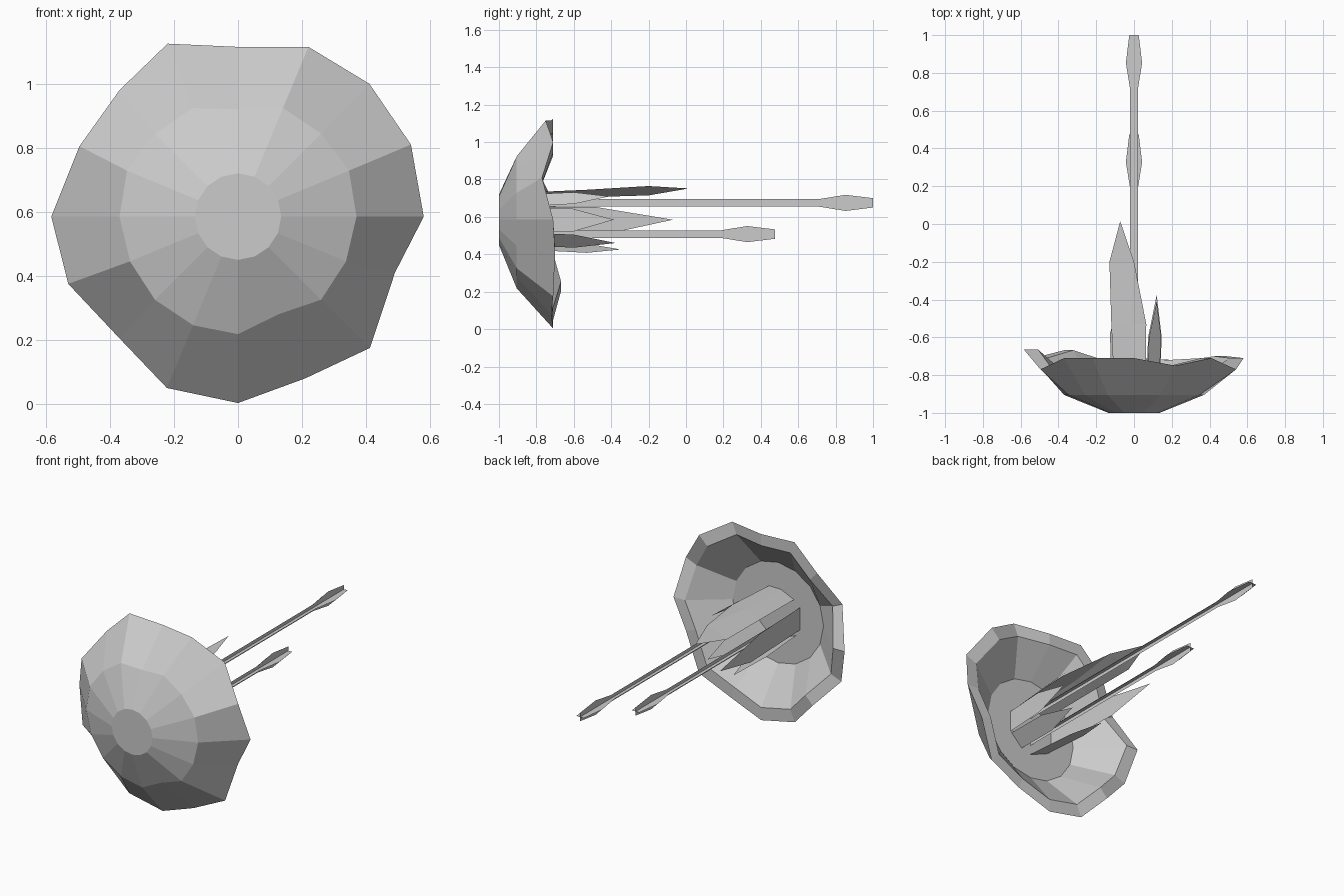
import bpy
from math import sin, cos, pi, radians
from mathutils import Vector

if "Cube" in bpy.data.objects:
    bpy.data.objects.remove(bpy.data.objects["Cube"])

CZ = 0.585  # height of the flower axis


def add_mesh(name, verts, faces):
    me = bpy.data.meshes.new(name)
    me.from_pydata([tuple(v) for v in verts], [], faces)
    me.update()
    ob = bpy.data.objects.new(name, me)
    bpy.context.collection.objects.link(ob)
    return ob


# Uneven rim of the cup: x, y, z, counter-clockwise seen from the front
rim = [(.58, -.71, .585), (.54, -.77, .81), (.41, -.71, 1.0), (.22, -.75, 1.115),
       (0, -.71, 1.115), (-.22, -.71, 1.125), (-.37, -.71, .98), (-.495, -.77, .805),
       (-.583, -.665, .585), (-.53, -.71, .375), (-.37, -.668, .205), (-.222, -.71, .05),
       (0, -.71, .003), (.21, -.72, .08), (.412, -.71, .175), (.49, -.70, .41)]
N = len(rim)


def circle(r, y):
    return [(r * cos(2 * pi * i / N), y, CZ + r * sin(2 * pi * i / N)) for i in range(N)]


# Middle ring bulges a little at some corners
mid_r = [.37, .375, .367, .367, .335, .367, .367, .375,
         .37, .365, .367, .367, .367, .33, .367, .365]
mid = [(r * cos(2 * pi * i / N), -.905, CZ + r * sin(2 * pi * i / N))
       for i, r in enumerate(mid_r)]
inner = [(x * .87, y, CZ + (z - CZ) * .87) for x, y, z in rim]

# Cup: front disc, outer wall, lip, inner wall, floor
rings = [circle(.135, -1), mid, rim, inner, circle(.3, -.87)]
verts = [v for r in rings for v in r]
faces = [tuple(range(N)), tuple(reversed(range(4 * N, 5 * N)))]
for k in range(4):
    for i in range(N):
        j = (i + 1) % N
        faces.append((k * N + i, (k + 1) * N + i, (k + 1) * N + j, k * N + j))
add_mesh("flower_cup", verts, faces)


# Stamens: two crossed flat strips with a swollen tip
def stamen(name, z, end):
    prof = [(-.87, .02), (end - .29, .02), (end - .147, .043), (end, .025)]
    vs, fs = [], []
    for dx, dz in ((1, 0), (0, 1)):
        for y, w in prof:
            b = len(vs)
            vs += [(-w * dx, y, z - w * dz), (w * dx, y, z + w * dz)]
            if y > -.8:
                fs.append((b - 2, b - 1, b + 1, b))
    add_mesh(name, vs, fs)


stamen("stamen_long", .675, 1.0)
stamen("stamen_short", .508, .475)


# Inner blades: pointed strips standing in a ring, tangent to it
def blade(name, angle, tip, left, right, width, flare=.03):
    a = radians(angle)
    out, tan = Vector((cos(a), 0, sin(a))), Vector((-sin(a), 0, cos(a)))
    c = Vector((0, 0, CZ))

    def pt(y, t):
        r = .143 + flare * (y + .87) / (tip + .87)
        return c + out * r + tan * t + Vector((0, y, 0))

    w = width / 2
    pts = [pt(-.87, -w), pt(right, -w), pt(tip, 0), pt(left, w), pt(-.87, w)]
    add_mesh(name, pts, [(0, 1, 2, 3, 4)])


blade("blade_left", 180, -.07, -.38, -.48, .135)
blade("blade_right", 0, -.385, -.62, -.60, .125)
blade("blade_upper_right", 46, -.41, -.6, -.6, .09)
blade("blade_lower_right", -46, -.375, -.6, -.6, .1)
blade("blade_lower_left", -113, -.35, -.53, -.58, .14)

# Broad top blade, leaning to the left
add_mesh("blade_top",
         [(-.105, -.87, .69), (-.12, -.53, .705), (-.13, -.2, .715), (-.073, .015, .752),
          (0, -.2, .765), (.065, -.53, .745), (.06, -.87, .73), (-.02, -.87, .728), (-.02, -.53, .742)],
         [(0, 1, 8, 7), (1, 2, 8), (2, 3, 4), (2, 4, 8), (4, 5, 8), (5, 6, 7, 8)])
